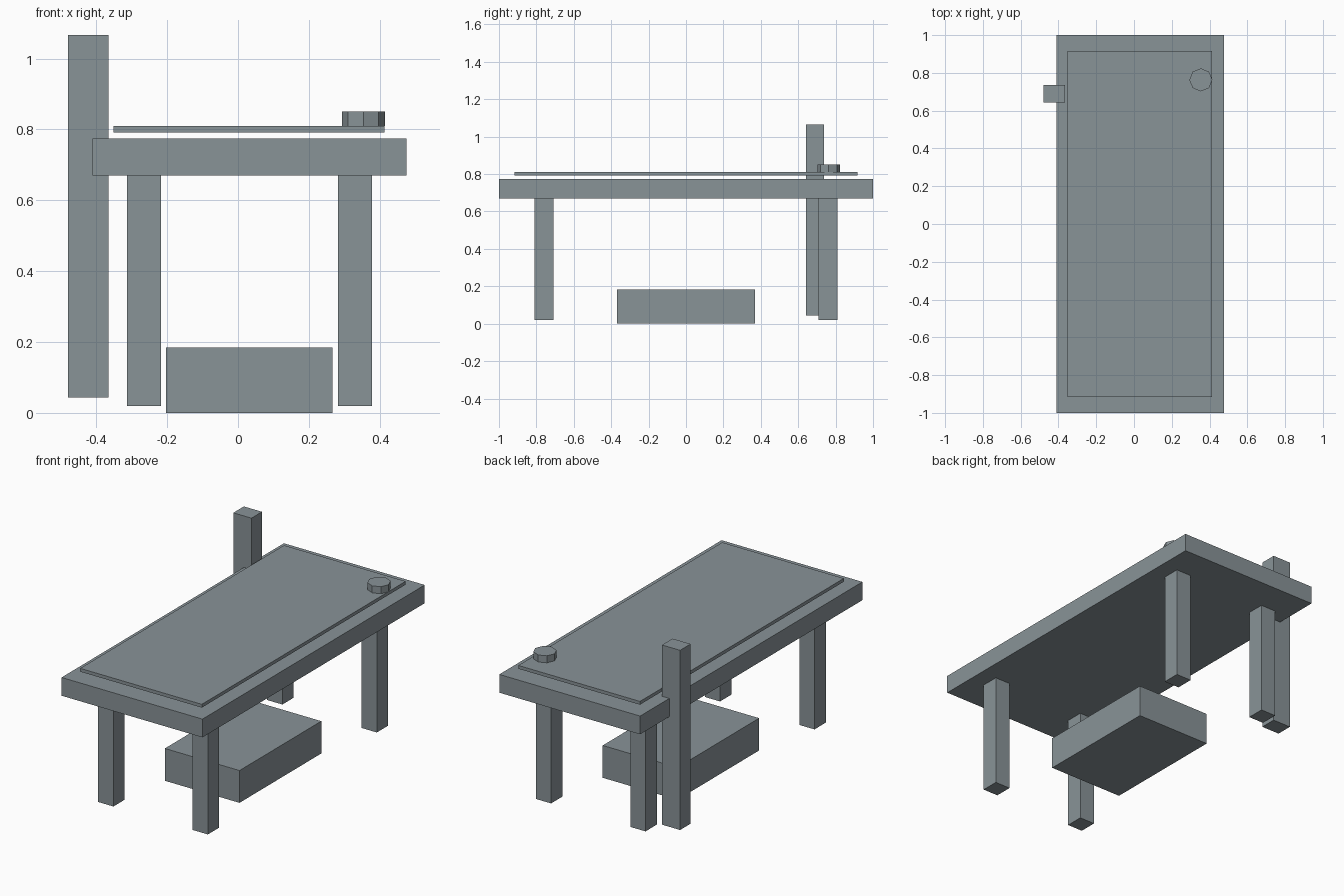
import bpy
import math

if "Cube" in bpy.data.objects:
    bpy.data.objects.remove(bpy.data.objects["Cube"])

# One flat blue-grey for the whole model
grey = bpy.data.materials.new("blue_grey")
grey.diffuse_color = (0.25, 0.292, 0.312, 1.0)
grey.use_nodes = True
grey.node_tree.nodes["Principled BSDF"].inputs["Base Color"].default_value = grey.diffuse_color


def finish(obj, name):
    obj.name = name
    obj.data.name = name
    obj.data.materials.append(grey)
    return obj


def box(name, x, y, z):
    """Box from (min, max) ranges on each axis."""
    ranges = (x, y, z)
    bpy.ops.mesh.primitive_cube_add(size=1, location=[(a + b) / 2 for a, b in ranges])
    obj = bpy.context.object
    obj.scale = [b - a for a, b in ranges]
    bpy.ops.object.transform_apply(location=False, rotation=False, scale=True)
    return finish(obj, name)


# Thick tabletop and the thin panel hovering just above it
box("tabletop", (-0.411, 0.476), (-1.0, 1.0), (0.67, 0.774))
box("top_panel", (-0.352, 0.414), (-0.917, 0.917), (0.791, 0.81))

# Four square legs
for side, x in (("left", -0.265), ("right", 0.33)):
    for end, y in (("front", -0.76), ("back", 0.76)):
        box(f"{end}_{side}_leg", (x - 0.048, x + 0.048),
            (y - 0.051, y + 0.051), (0.019, 0.67))

# Tall post at the back of the left edge
box("side_post", (-0.479, -0.365), (0.642, 0.737), (0.043, 1.066))

# Low box on the floor below the table
box("floor_box", (-0.203, 0.267), (-0.368, 0.368), (0.0, 0.184))

# Eight-sided disc on the back right corner of the panel
bpy.ops.mesh.primitive_cylinder_add(vertices=8, radius=0.061, depth=0.04,
                                    location=(0.354, 0.763, 0.83))
finish(bpy.context.object, "corner_disc")
